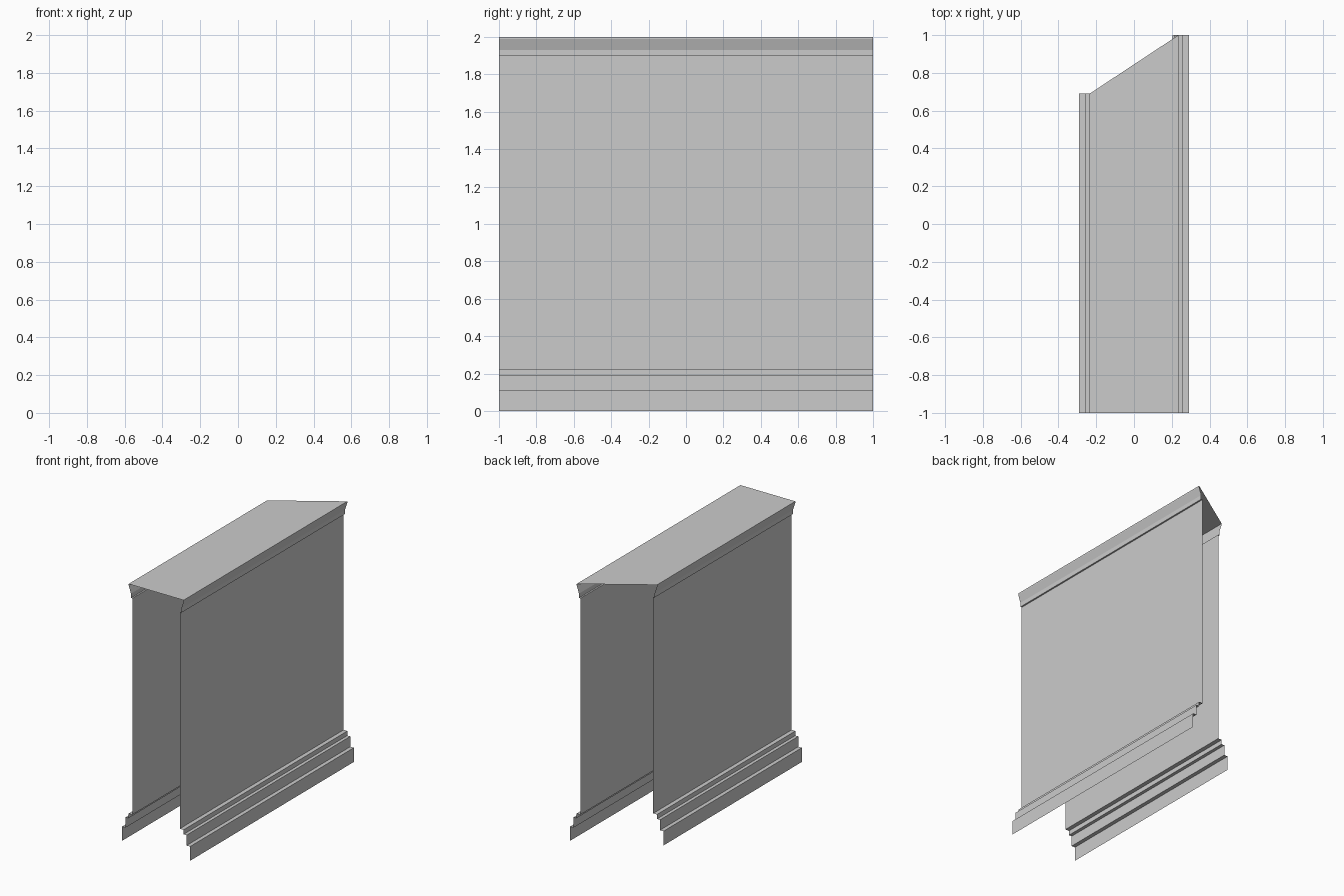
import bpy

if "Cube" in bpy.data.objects:
    bpy.data.objects.remove(bpy.data.objects["Cube"])

# Half cross-section of the wall (distance from centre, height), bottom to top
PROFILE = [(0.29, 0), (0.29, 0.11), (0.26, 0.11), (0.26, 0.19),
           (0.235, 0.19), (0.235, 0.225), (0.203, 0.225), (0.203, 1.897),
           (0.215, 1.897), (0.215, 1.93), (0.235, 1.99), (0.235, 2.0)]
FRONT = -1.0
BACK = {-1: 0.69, 1: 1.0}   # the left side is shorter, giving the skewed end


def add_mesh(name, verts, faces):
    mesh = bpy.data.meshes.new(name)
    mesh.from_pydata(verts, [], faces)
    obj = bpy.data.objects.new(name, mesh)
    bpy.context.collection.objects.link(obj)
    return obj


def wall_side(name, side):
    """Open moulded sheet extruded along y."""
    verts = [(side * x, y, z) for x, z in PROFILE for y in (FRONT, BACK[side])]
    faces = [(2 * i, 2 * i + 1, 2 * i + 3, 2 * i + 2) for i in range(len(PROFILE) - 1)]
    if side < 0:
        faces = [f[::-1] for f in faces]
    add_mesh(name, verts, faces)


# Moulded side walls, open at both ends and underneath
wall_side("left_wall", -1)
wall_side("right_wall", 1)

# Flat coping across the top with its diagonal back edge
w, top = PROFILE[-1]
add_mesh("top_coping",
         [(-w, FRONT, top), (w, FRONT, top), (w, BACK[1], top), (-w, BACK[-1], top)],
         [(0, 1, 2, 3)])
